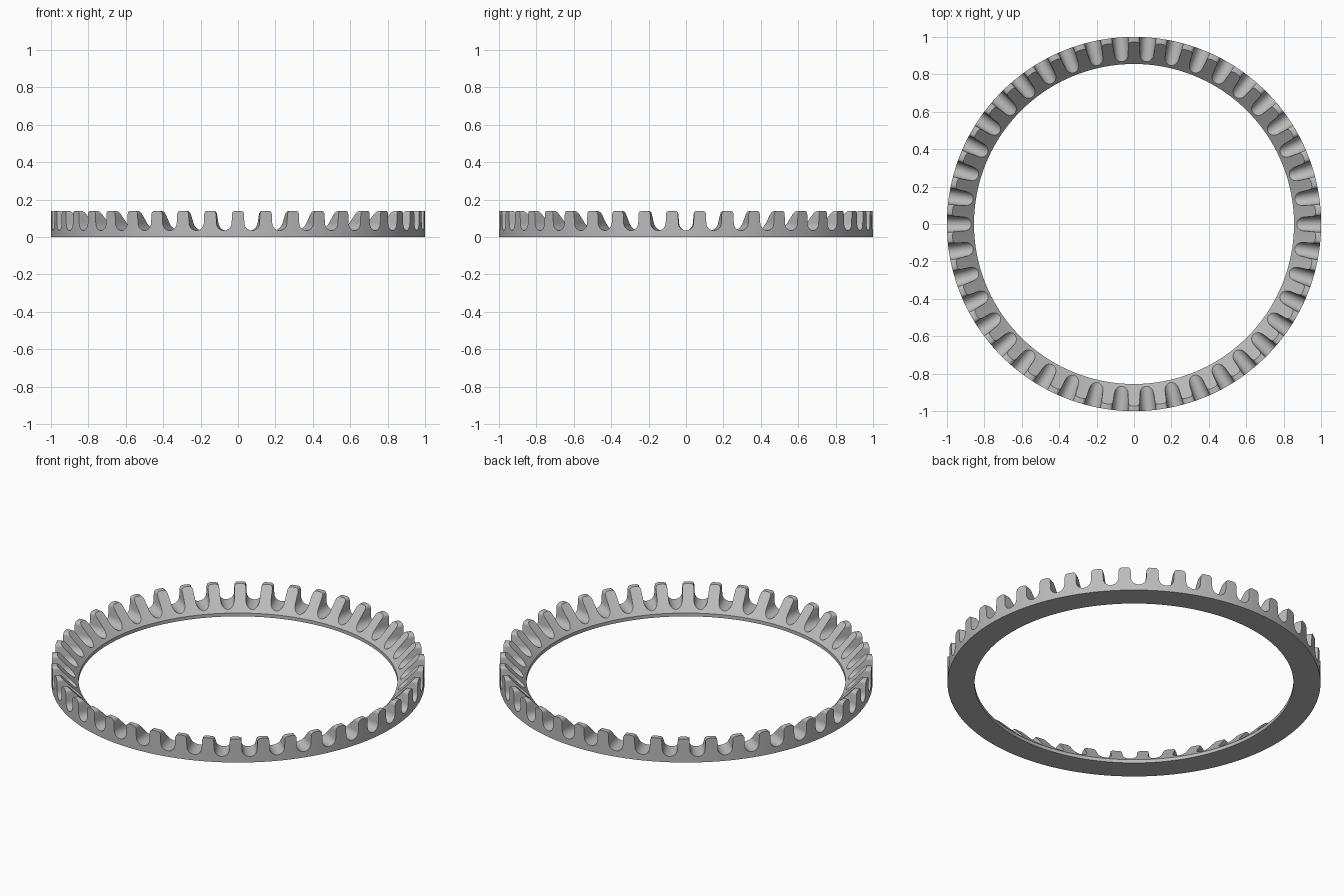
import bpy
import bmesh
from math import pi, sin, cos, radians

cube = bpy.data.objects.get("Cube")
if cube:
    bpy.data.objects.remove(cube, do_unlink=True)

TEETH = 42
HALF = pi / TEETH            # half of one tooth pitch
R_OUT, R_IN, R_TIP = 1.0, 0.855, 0.972
Z_LIP, Z_TOP, Z_FLOOR = 0.02, 0.14, 0.035


def arc(cx, cz, r, start, end, steps):
    """Points on an arc, angles in degrees."""
    angles = [radians(start + (end - start) * i / steps) for i in range(steps + 1)]
    return [(cx + r * cos(a), cz + r * sin(a)) for a in angles]


def bevel_radius(z):
    """Radius of the sloping inner face at a height."""
    return R_IN + (R_TIP - R_IN) * (z - Z_LIP) / (Z_TOP - Z_LIP)


# Half tooth outline: flat tip, rounded shoulder, steep flank, round gap
gap = HALF - 0.034
half = [(0.0, Z_TOP)]
half += arc(0.014, Z_TOP - 0.018, 0.018, 90, 0, 4)
half += arc(HALF, Z_FLOOR + gap, gap, 180, 270, 7)
tooth = [(-s, z) for s, z in reversed(half[1:])] + half[:-1]

# Sweep the outline round the ring, one radial section per outline point
bm = bmesh.new()
sections = []
for t in range(TEETH):
    for s, z in tooth:
        a = -pi / 2 + 2 * HALF * t + s
        section = [(R_IN, 0), (R_IN, Z_LIP), (bevel_radius(z), z), (R_OUT, z), (R_OUT, 0)]
        sections.append([bm.verts.new((r * cos(a), r * sin(a), h)) for r, h in section])

for i, first in enumerate(sections):
    second = sections[(i + 1) % len(sections)]
    for j in range(len(first)):
        k = (j + 1) % len(first)
        bm.faces.new((first[j], second[j], second[k], first[k]))
bmesh.ops.recalc_face_normals(bm, faces=bm.faces)

mesh = bpy.data.meshes.new("toothed_ring")
bm.to_mesh(mesh)
bm.free()
ring = bpy.data.objects.new("toothed_ring", mesh)
bpy.context.collection.objects.link(ring)

# Plain grey metal
grey = bpy.data.materials.new("plain_grey")
grey.use_nodes = True
colour = (0.5, 0.5, 0.5, 1)
grey.diffuse_color = colour
grey.node_tree.nodes["Principled BSDF"].inputs["Base Color"].default_value = colour
mesh.materials.append(grey)

bpy.ops.object.select_all(action="DESELECT")
ring.select_set(True)
bpy.context.view_layer.objects.active = ring
bpy.ops.object.shade_smooth_by_angle(angle=radians(30))
